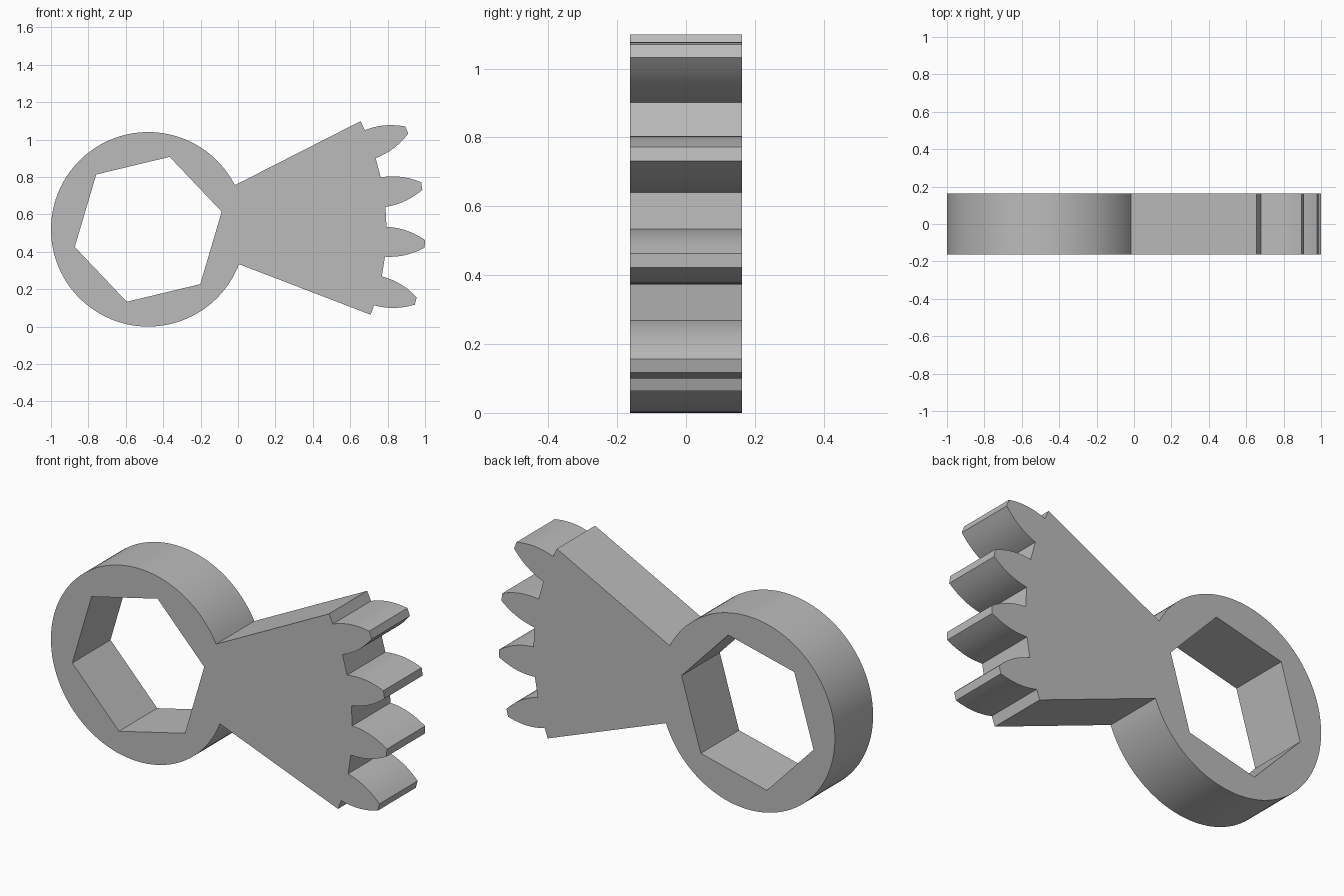
import bpy, bmesh
from math import radians, sin, cos, pi

cube = bpy.data.objects.get("Cube")
if cube:
    bpy.data.objects.remove(cube)

CENTRE_X, CENTRE_Z = -0.48, 0.52
RING_R, HEX_R, ROOT_R = 0.52, 0.404, 1.274
HALF_DEPTH = 0.1625
FAN_TOP, FAN_BOTTOM = 27, -21
# Tooth flank: radius and half-angle in degrees, from root to tip
FLANK = [(ROOT_R, 3.6), (1.3, 3.5), (1.33, 3.3), (1.36, 3.0), (1.39, 2.6),
         (1.42, 2.1), (1.45, 1.5), (1.481, 0.8)]


def polar(r, degrees):
    a = radians(degrees)
    return CENTRE_X + r * cos(a), CENTRE_Z + r * sin(a)


# Outer outline: ring arc, then the toothed sector
steps = 104
sweep = 360 + FAN_BOTTOM - FAN_TOP
outline = [polar(RING_R, FAN_TOP + sweep * i / steps) for i in range(steps + 1)]
outline.append(polar(ROOT_R, FAN_BOTTOM))
for k in range(4):
    mid = FAN_BOTTOM + 6 + 12 * k
    outline += [polar(r, mid - half) for r, half in FLANK]
    outline += [polar(r, mid + half) for r, half in reversed(FLANK)]
outline.append(polar(ROOT_R, FAN_TOP))

# Hexagonal hole
hexagon = [polar(HEX_R, 13.5 + 60 * i) for i in range(6)]

# Filled curve with thickness
curve = bpy.data.curves.new("geared_key_profile", 'CURVE')
curve.dimensions = '2D'
curve.fill_mode = 'BOTH'
curve.extrude = HALF_DEPTH
for points in (outline, hexagon):
    spline = curve.splines.new('POLY')
    spline.points.add(len(points) - 1)
    for p, (x, z) in zip(spline.points, points):
        p.co = (x, z, 0, 1)
    spline.use_cyclic_u = True

key = bpy.data.objects.new("gear_sector_with_hex_ring", curve)
bpy.context.collection.objects.link(key)
key.rotation_euler.x = pi / 2
bpy.ops.object.select_all(action='DESELECT')
key.select_set(True)
bpy.context.view_layer.objects.active = key
bpy.ops.object.convert(target='MESH')
key = bpy.context.object
bpy.ops.object.transform_apply(location=False, rotation=True, scale=False)

# Weld caps to walls
bm = bmesh.new()
bm.from_mesh(key.data)
bmesh.ops.remove_doubles(bm, verts=bm.verts, dist=0.0005)
bmesh.ops.recalc_face_normals(bm, faces=bm.faces)
bm.to_mesh(key.data)
bm.free()
bpy.ops.object.shade_smooth_by_angle(angle=radians(25))

# Plain grey material
grey = bpy.data.materials.new("plain_grey")
grey.use_nodes = True
colour = (0.5, 0.5, 0.5, 1)
grey.diffuse_color = colour
grey.node_tree.nodes["Principled BSDF"].inputs["Base Color"].default_value = colour
key.data.materials.clear()
key.data.materials.append(grey)
